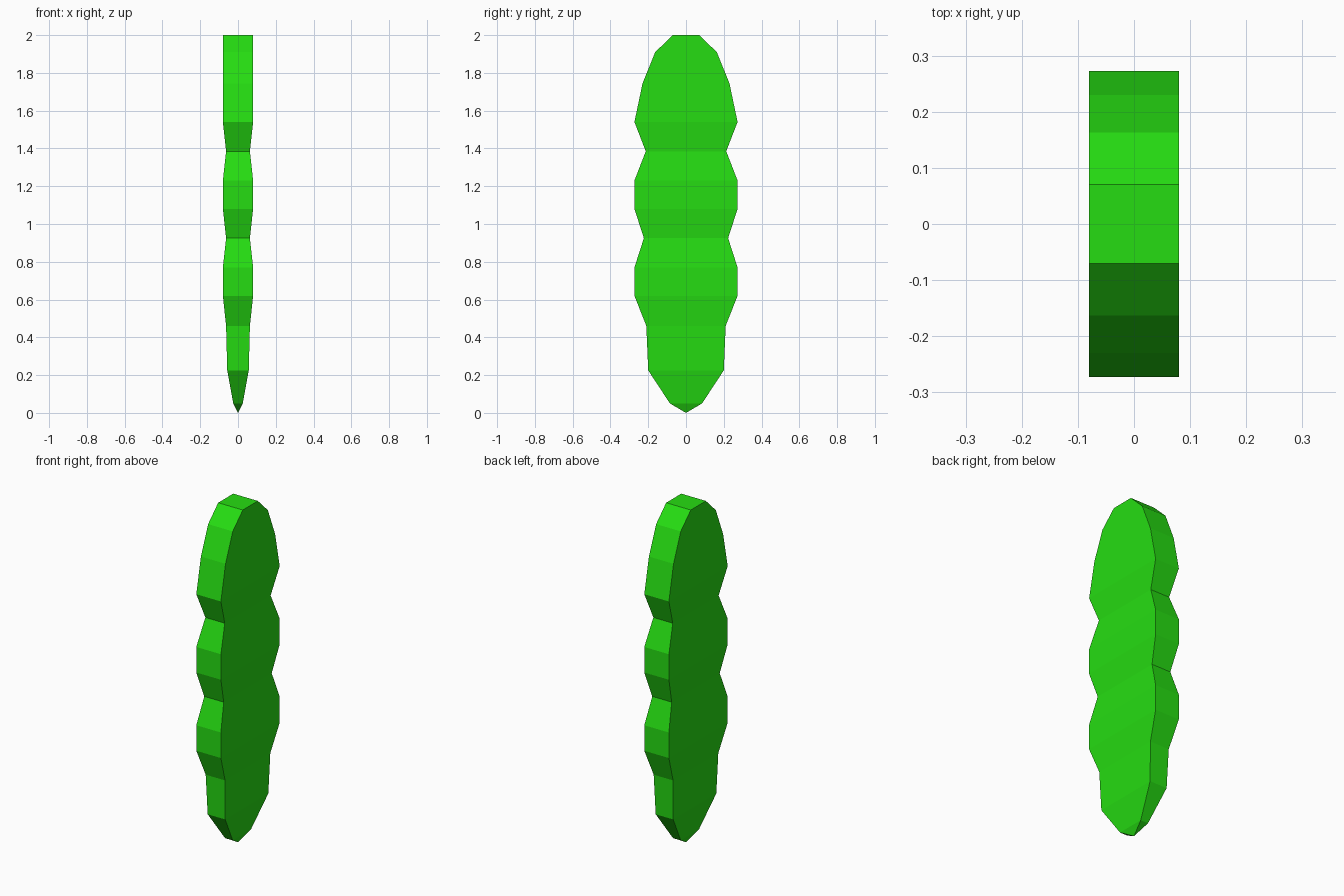
import bpy
import bmesh

if "Cube" in bpy.data.objects:
    bpy.data.objects.remove(bpy.data.objects["Cube"])

# Flat green for the whole pod
green = bpy.data.materials.new("leaf_green")
green.diffuse_color = (0.019, 0.72, 0.006, 1.0)
green.use_nodes = True
green.node_tree.nodes["Principled BSDF"].inputs["Base Color"].default_value = green.diffuse_color

# Rectangular sections from top to bottom: height, half width, half depth
SECTIONS = [
    (2.0, 0.08, 0.07), (1.91, 0.08, 0.163), (1.745, 0.08, 0.23), (1.54, 0.08, 0.273),
    (1.385, 0.063, 0.213),
    (1.23, 0.08, 0.273), (1.08, 0.08, 0.273),
    (0.925, 0.063, 0.223),
    (0.77, 0.08, 0.273), (0.62, 0.08, 0.273),
    (0.46, 0.063, 0.21), (0.225, 0.057, 0.20), (0.05, 0.025, 0.085),
]

bm = bmesh.new()
rings = [[bm.verts.new((sx * hx, sy * hy, z))
          for sx, sy in ((1, 1), (-1, 1), (-1, -1), (1, -1))]
         for z, hx, hy in SECTIONS]

# Flat top and walls between neighbouring sections
bm.faces.new(rings[0])
for upper, lower in zip(rings, rings[1:]):
    for i in range(4):
        j = (i + 1) % 4
        bm.faces.new((upper[i], lower[i], lower[j], upper[j]))

# Pointed bottom
tip = bm.verts.new((0, 0, 0))
for i in range(4):
    bm.faces.new((rings[-1][i], tip, rings[-1][(i + 1) % 4]))

bmesh.ops.recalc_face_normals(bm, faces=bm.faces)
mesh = bpy.data.meshes.new("lobed_pod")
bm.to_mesh(mesh)
bm.free()
mesh.materials.append(green)
pod = bpy.data.objects.new("lobed_pod", mesh)
bpy.context.collection.objects.link(pod)
